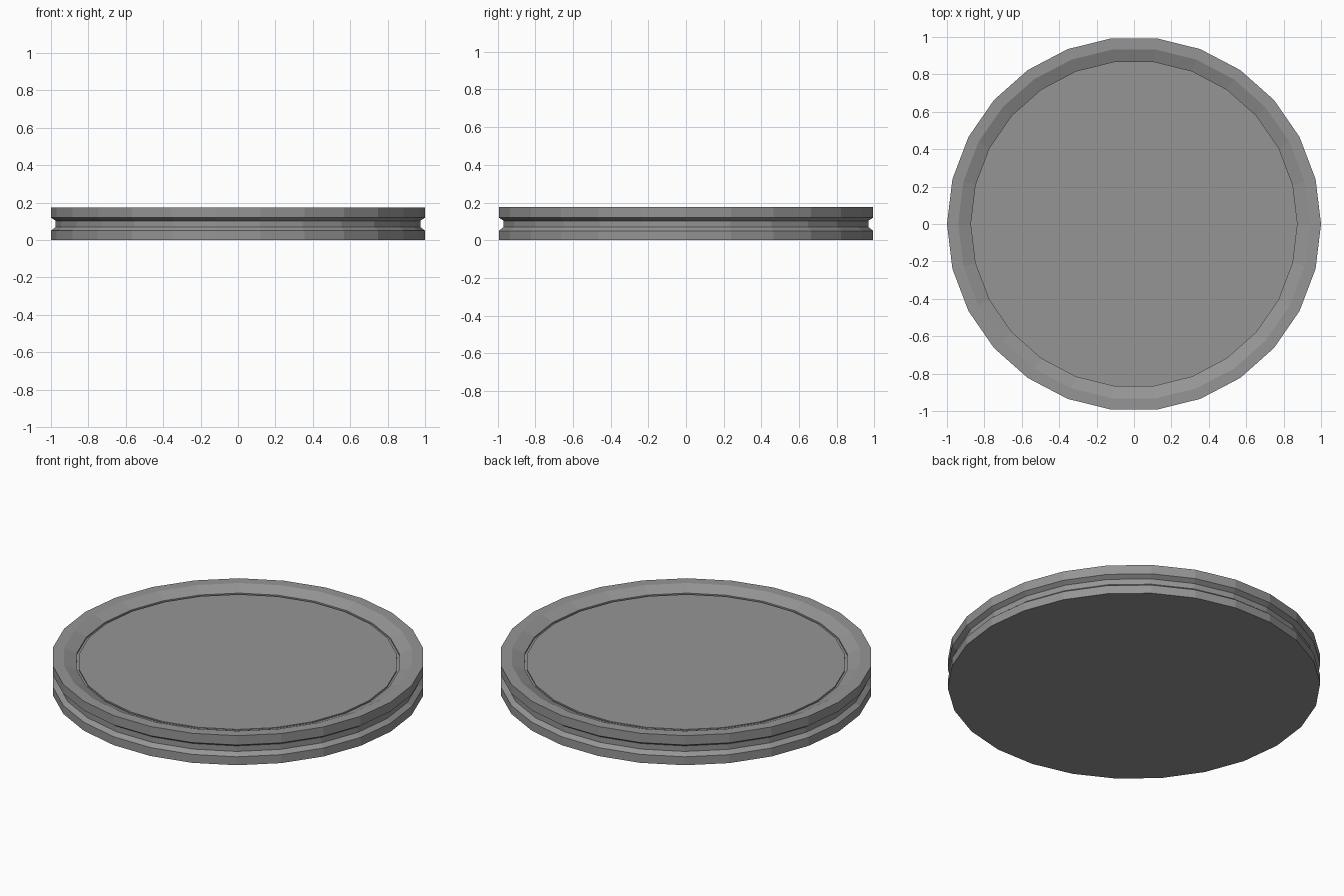
import bpy
import bmesh
from math import cos, sin, tau

if "Cube" in bpy.data.objects:
    bpy.data.objects.remove(bpy.data.objects["Cube"], do_unlink=True)

SIDES = 26

grey = bpy.data.materials.new("plain grey")
grey.use_nodes = True
colour = (0.3, 0.3, 0.3, 1)
grey.diffuse_color = colour
grey.node_tree.nodes["Principled BSDF"].inputs["Base Color"].default_value = colour


def lathe(name, profile):
    """Turn a (radius, height) profile around z and cap both ends."""
    bm = bmesh.new()
    rings = [[bm.verts.new((r * cos(tau * i / SIDES), r * sin(tau * i / SIDES), z))
              for i in range(SIDES)] for r, z in profile]
    for low, high in zip(rings, rings[1:]):
        for i in range(SIDES):
            j = (i + 1) % SIDES
            bm.faces.new((low[i], low[j], high[j], high[i]))
    bm.faces.new(rings[0][::-1])
    bm.faces.new(rings[-1])
    mesh = bpy.data.meshes.new(name)
    bm.to_mesh(mesh)
    bm.free()
    mesh.materials.append(grey)
    obj = bpy.data.objects.new(name, mesh)
    bpy.context.collection.objects.link(obj)
    return obj


# Base with a grooved side, a bevelled rim and a thin slot around the inset disc
lathe("round_base", [
    (1, 0), (1, 0.05),                  # lower band
    (0.975, 0.07), (0.975, 0.103),      # side groove
    (1, 0.12), (1, 0.175),              # upper band
    (0.94, 0.175), (0.872, 0.147),      # rim and inner slope
    (0.872, 0.138), (0.858, 0.138),     # slot
    (0.858, 0.146),                     # inset disc
])
